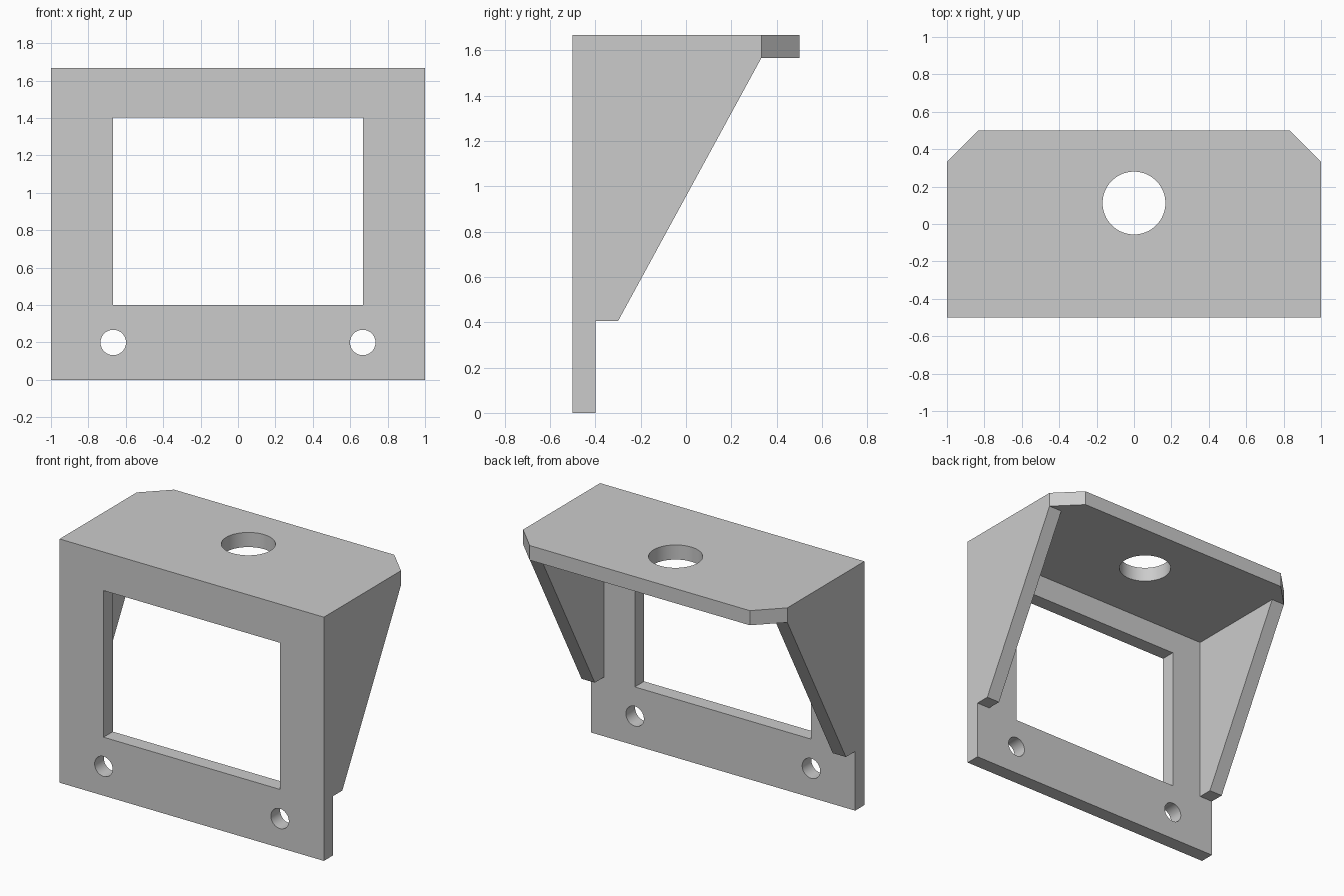
import bpy, bmesh
from mathutils import Vector

cube = bpy.data.objects.get("Cube")
if cube:
    bpy.data.objects.remove(cube, do_unlink=True)

grey = bpy.data.materials.new("plain grey")
grey.use_nodes = True
grey.diffuse_color = (0.6, 0.6, 0.6, 1)
grey.node_tree.nodes["Principled BSDF"].inputs["Base Color"].default_value = (0.6, 0.6, 0.6, 1)

T = 0.1                  # wall thickness
TOP, SHELF = 1.667, 1.567
BACK = -0.5 + T          # rear of the front plate


def prism(name, points, depth):
    """Extrude a closed outline of 3D points along the depth vector."""
    bm = bmesh.new()
    face = bm.faces.new([bm.verts.new(p) for p in points])
    new = bmesh.ops.extrude_face_region(bm, geom=[face])["geom"]
    moved = [v for v in new if isinstance(v, bmesh.types.BMVert)]
    bmesh.ops.translate(bm, verts=moved, vec=Vector(depth))
    bmesh.ops.recalc_face_normals(bm, faces=bm.faces)
    mesh = bpy.data.meshes.new(name)
    bm.to_mesh(mesh)
    bm.free()
    mesh.materials.append(grey)
    obj = bpy.data.objects.new(name, mesh)
    bpy.context.collection.objects.link(obj)
    return obj


def box(name, x0, x1, y0, y1, z0, z1):
    return prism(name, [(x0, y0, z0), (x1, y0, z0), (x1, y1, z0), (x0, y1, z0)], (0, 0, z1 - z0))


def cylinder(name, radius, location, rotation=(0, 0, 0)):
    bpy.ops.mesh.primitive_cylinder_add(vertices=64, radius=radius, depth=0.4,
                                        location=location, rotation=rotation)
    obj = bpy.context.object
    obj.name = name
    obj.data.materials.append(grey)
    return obj


def cut(target, cutter):
    """Subtract the cutter and discard it."""
    mod = target.modifiers.new("cut", "BOOLEAN")
    mod.operation, mod.solver, mod.object = "DIFFERENCE", "EXACT", cutter
    bpy.context.view_layer.objects.active = target
    bpy.ops.object.modifier_apply(modifier=mod.name)
    bpy.data.objects.remove(cutter, do_unlink=True)


# Side profile extruded across the full width
side = [(-0.5, 0), (BACK, 0), (BACK, 0.405), (-0.3, 0.405),
        (0.333, SHELF), (0.5, SHELF), (0.5, TOP), (-0.5, TOP)]
bracket = prism("mounting_bracket", [(-1, y, z) for y, z in side], (2, 0, 0))

# Hollow between the two side gussets
cut(bracket, box("hollow", T - 1, 1 - T, BACK, 0.8, 0.3, SHELF))

# Window in the front plate
cut(bracket, box("window", -0.667, 0.667, -0.7, -0.3, 0.4, 1.403))

# Chamfered rear shelf corners and screw holes, on both sides
for s in (-1, 1):
    corner = [(s * 1.1, 0.233, 1.5), (s * 1.1, 0.6, 1.5), (s * 0.733, 0.6, 1.5)]
    cut(bracket, prism("corner", corner, (0, 0, 0.3)))
    cut(bracket, cylinder("screw_hole", 0.068, (s * 0.667, -0.45, 0.2), (1.570796, 0, 0)))

# Large round hole in the shelf
cut(bracket, cylinder("shelf_hole", 0.168, (0, 0.112, 1.617)))

# Smooth hole walls, sharp edges elsewhere
bpy.ops.object.select_all(action="DESELECT")
bracket.select_set(True)
bpy.context.view_layer.objects.active = bracket
bpy.ops.object.shade_smooth_by_angle(angle=0.5)
